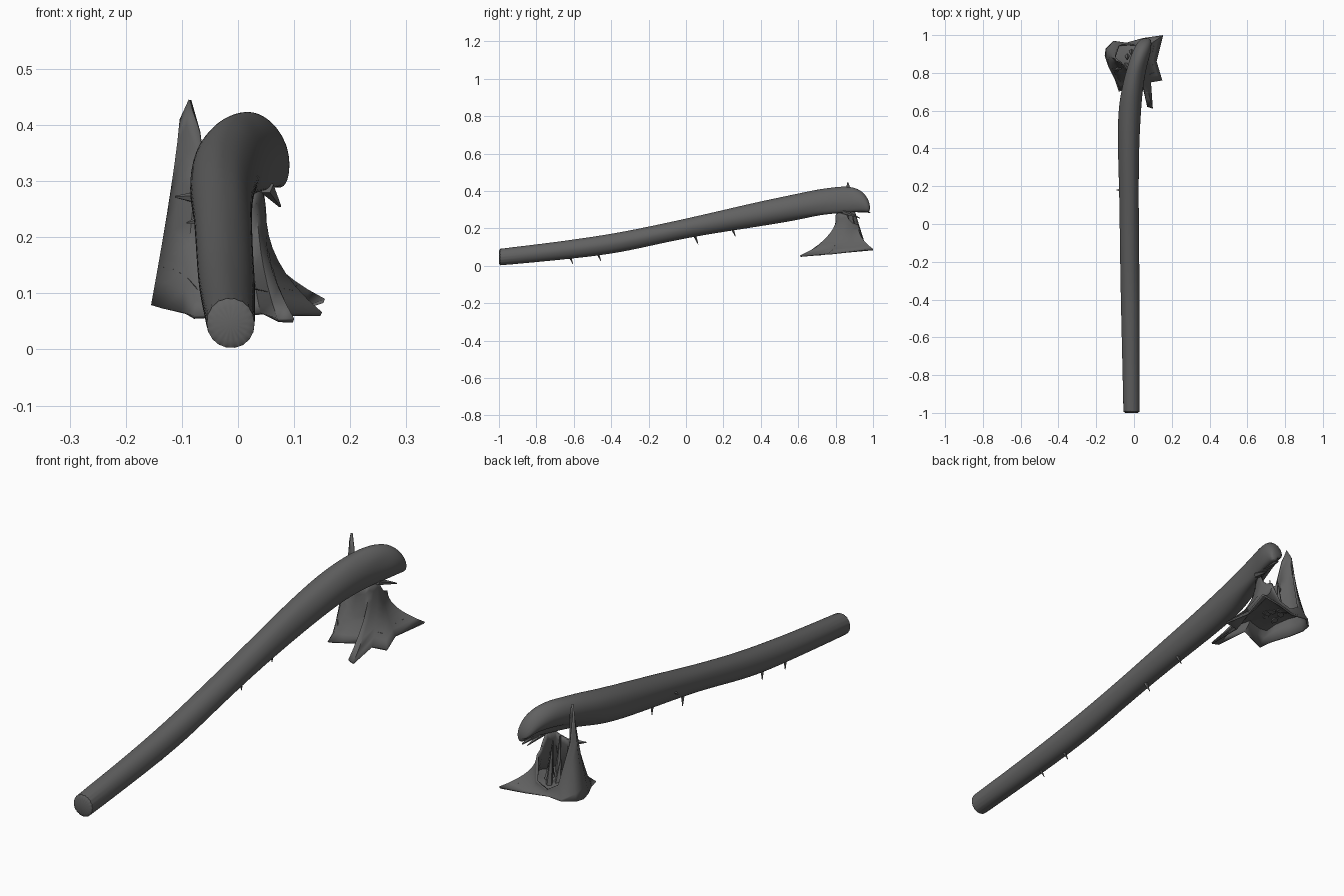
import bpy, bmesh, math, random
from mathutils import Vector

random.seed(4)
if "Cube" in bpy.data.objects:
    bpy.data.objects.remove(bpy.data.objects["Cube"])

# One dark wood colour for everything
wood = bpy.data.materials.new("dark grey wood")
wood.use_nodes = True
colour = (0.12, 0.12, 0.12, 1)
wood.diffuse_color = colour
shader = wood.node_tree.nodes["Principled BSDF"]
shader.inputs["Base Color"].default_value = colour
shader.inputs["Roughness"].default_value = 0.8


def finish(bm, name, angle=50):
    """Turn a bmesh into a shaded, coloured object."""
    bmesh.ops.recalc_face_normals(bm, faces=bm.faces[:])
    mesh = bpy.data.meshes.new(name)
    bm.to_mesh(mesh)
    bm.free()
    mesh.materials.append(wood)
    obj = bpy.data.objects.new(name, mesh)
    bpy.context.collection.objects.link(obj)
    bpy.ops.object.select_all(action='DESELECT')
    obj.select_set(True)
    bpy.context.view_layer.objects.active = obj
    bpy.ops.object.shade_smooth_by_angle(angle=math.radians(angle))
    return obj


def add_rings(bm, rings):
    """Skin a list of closed point loops; returns the vertex loops."""
    loops = [[bm.verts.new(p) for p in ring] for ring in rings]
    for lower, upper in zip(loops, loops[1:]):
        n = len(lower)
        for i in range(n):
            j = (i + 1) % n
            bm.faces.new((lower[i], lower[j], upper[j], upper[i]))
    return loops


# Fallen trunk: y, centre x, centre z, half width, half height
SECTIONS = [
    (-1.0, -.013, .046, .044, .046),
    (-.7, -.016, .077, .047, .049),
    (-.4, -.02, .115, .051, .055),
    (-.2, -.023, .157, .051, .053),
    (0, -.025, .2, .052, .052),
    (.2, -.027, .24, .053, .06),
    (.4, -.03, .278, .057, .068),
    (.6, -.025, .316, .062, .072),
    (.7, -.014, .33, .061, .078),
    (.78, -.002, .336, .059, .084),
    (.85, .016, .34, .056, .087),
    (.91, .035, .34, .055, .078),
    (.955, .05, .33, .044, .06),
    (.985, .062, .305, .028, .03),
]
SIDES = 18


def trunk_ring(section):
    y, cx, cz, rx, rz = section
    torn = min(max((y - .62) / .2, 0), 1)
    points = []
    for i in range(SIDES):
        a = math.tau * i / SIDES
        # The far end is ripped open underneath, towards the stump
        facing = max(0, math.cos(a - math.radians(235)))
        scale = 1 - .75 * torn * facing ** 1.5
        scale += random.uniform(-.02, .02)
        points.append((cx + rx * scale * math.cos(a), y,
                       cz + rz * scale * math.sin(a)))
    return points


bm = bmesh.new()
loops = add_rings(bm, [trunk_ring(s) for s in SECTIONS])
crease = bm.edges.layers.float.new("crease_edge")
cut_end = bm.faces.new(loops[0])
bm.faces.new(loops[-1])
for edge in cut_end.edges:
    edge[crease] = 0.9
trunk = finish(bm, "fallen_trunk", 60)
trunk.modifiers.new("rounding", 'SUBSURF').levels = 2
trunk.modifiers["rounding"].render_levels = 2

# Broken stump: root x, root y, rim x, rim y, rim z, going round once
STUMP = [
    (-.15, .93, -.1, .9, .3),
    (-.155, .89, -.104, .876, .41),
    (-.135, .83, -.088, .862, .445),
    (-.1, .76, -.07, .85, .39),
    (-.08, .7, -.055, .83, .28),
    (-.03, .72, -.02, .8, .26),
    (.04, .75, .02, .8, .27),
    (.07, .62, .033, .81, .29),
    (.1, .61, .04, .83, .28),
    (.09, .75, .045, .85, .29),
    (.15, .76, .05, .87, .25),
    (.12, .86, .045, .89, .23),
    (.155, 1.0, .04, .92, .22),
    (.05, .985, .02, .95, .13),
    (-.04, .96, -.03, .955, .11),
    (-.11, .97, -.08, .95, .14),
]


def stump_ring(t):
    points = []
    for bx, by, rx, ry, rz in STUMP:
        bend = 1.2 if bx < -.09 else 2.2
        s = 1 - (1 - t) ** bend
        z = .055 + .1 * max(0, by - .65)
        points.append((bx + (rx - bx) * s, by + (ry - by) * s,
                       z + (rz - z) * t))
    return points


bm = bmesh.new()
add_rings(bm, [stump_ring(i / 8) for i in range(9)])
shell = finish(bm, "stump_shell", 60)
thickness = shell.modifiers.new("bark thickness", 'SOLIDIFY')
thickness.thickness = .008
thickness.offset = -1

# Rotten floor inside the stump
bm = bmesh.new()
loop = [bm.verts.new(p) for p in stump_ring(.2)]
middle = bm.verts.new((-.03, .89, .12))
for a, b in zip(loop, loop[1:] + loop[:1]):
    bm.faces.new((a, b, middle))
finish(bm, "stump_floor")


def splinter(name, base, tip, radius):
    """Thin pointed shard from base to tip."""
    base, tip = Vector(base), Vector(tip)
    axis = tip - base
    bm = bmesh.new()
    bmesh.ops.create_cone(bm, cap_ends=True, segments=5, radius1=radius,
                          radius2=radius * .15, depth=axis.length)
    bmesh.ops.rotate(bm, verts=bm.verts[:],
                     matrix=axis.to_track_quat('Z', 'Y').to_matrix())
    bmesh.ops.translate(bm, verts=bm.verts[:], vec=(base + tip) / 2)
    finish(bm, name, 30)


# Twig stubs along the underside and side of the trunk
for y, z in ((.05, .155), (.25, .195), (-.47, .065), (-.62, .05)):
    splinter("twig_stub", (-.02, y, z), (-.03, y + .015, z - .04), .008)
splinter("side_twig", (-.07, .18, .23), (-.092, .18, .225), .008)

# Torn fibres at the ripped end and rising out of the stump
splinter("torn_lip", (.055, .9, .3), (.06, .985, .285), .016)
splinter("torn_lip", (.05, .84, .29), (.075, .93, .255), .014)
splinter("rim_shard", (-.07, .83, .27), (-.112, .81, .272), .012)
for i in range(9):
    x = random.uniform(-.05, .03)
    y = random.uniform(.83, .92)
    splinter("stump_splinter", (x, y, .11),
             (x + random.uniform(-.01, .02), y - .02,
              random.uniform(.17, .28)), .014)
